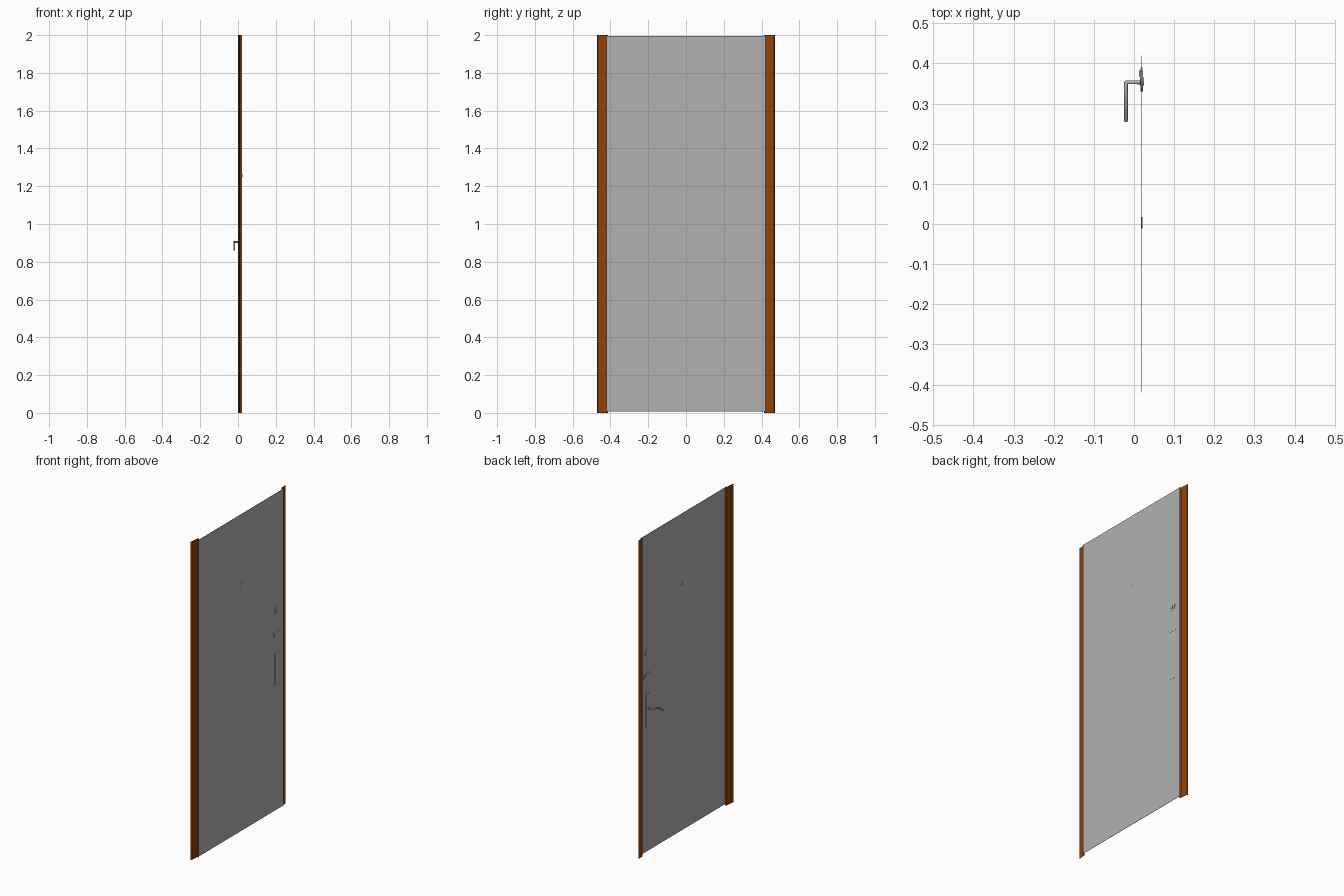
import bpy, bmesh, math

if "Cube" in bpy.data.objects:
    bpy.data.objects.remove(bpy.data.objects["Cube"])


def material(name, rgb):
    m = bpy.data.materials.new(name)
    m.diffuse_color = (*rgb, 1)
    m.use_nodes = True
    m.node_tree.nodes["Principled BSDF"].inputs["Base Color"].default_value = m.diffuse_color
    return m


brown = material("brown_wood", (0.28, 0.056, 0.003))
grey = material("dark_grey", (0.44, 0.44, 0.44))
HARDWARE_Y = 0.355


def box(name, x0, x1, y0, y1, z0, z1):
    bpy.ops.mesh.primitive_cube_add(size=1, location=((x0 + x1) / 2, (y0 + y1) / 2, (z0 + z1) / 2))
    o = bpy.context.object
    o.name = name
    o.scale = (x1 - x0, y1 - y0, z1 - z0)
    bpy.ops.object.transform_apply(location=False, rotation=False, scale=True)
    o.data.materials.append(grey)
    return o


def disc(name, x0, x1, y, z, r):
    bpy.ops.mesh.primitive_cylinder_add(vertices=24, radius=r, depth=x1 - x0,
                                        location=((x0 + x1) / 2, y, z),
                                        rotation=(0, math.pi / 2, 0))
    o = bpy.context.object
    o.name = name
    bpy.ops.object.shade_smooth_by_angle()
    o.data.materials.append(grey)
    return o


# Door leaf: a very thin slab
box("door_leaf", 0.019, 0.0205, -0.42, 0.42, 0.007, 1.995)

# Side casings: open moulded strips stepping back from the leaf
profile = [(0.02, 0.414), (0.010, 0.418), (0.006, 0.465), (0.0, 0.47)]
for side, label in ((-1, "left"), (1, "right")):
    bm = bmesh.new()
    rows = [[bm.verts.new((x, side * y, z)) for x, y in profile] for z in (0, 2)]
    for i in range(len(profile) - 1):
        f = [rows[0][i], rows[0][i + 1], rows[1][i + 1], rows[1][i]]
        bm.faces.new(f if side > 0 else f[::-1])
    me = bpy.data.meshes.new("casing_" + label)
    bm.to_mesh(me)
    bm.free()
    me.materials.append(brown)
    bpy.context.collection.objects.link(bpy.data.objects.new("casing_" + label, me))

# Handle plate
box("handle_plate", 0.0165, 0.0215, HARDWARE_Y - 0.02, HARDWARE_Y + 0.02, 0.79, 0.995)

# Lever: stem out of the plate, then an arm curving down
cu = bpy.data.curves.new("lever_handle", 'CURVE')
cu.dimensions = '3D'
cu.bevel_depth = 0.005
cu.bevel_resolution = 2
cu.use_fill_caps = True
path = [(0.018, 0.353, 0.905), (-0.018, 0.353, 0.905), (-0.02, 0.351, 0.905),
        (-0.02, 0.32, 0.902), (-0.02, 0.285, 0.886), (-0.02, 0.257, 0.864)]
sp = cu.splines.new('POLY')
sp.points.add(len(path) - 1)
for p, c in zip(sp.points, path):
    p.co = (*c, 1)
cu.materials.append(grey)
bpy.context.collection.objects.link(bpy.data.objects.new("lever_handle", cu))

# Upper lock: rosette and cylinder
disc("lock_rosette", 0.0165, 0.022, HARDWARE_Y, 1.255, 0.025)
disc("lock_cylinder", 0.0155, 0.025, HARDWARE_Y, 1.255, 0.01)

# Night latch: plate and thumb knob
box("latch_plate", 0.0165, 0.0215, 0.33, 0.39, 1.095, 1.125)
box("latch_knob", 0.0125, 0.018, 0.368, 0.382, 1.103, 1.117)

# Peephole
disc("peephole", 0.017, 0.0215, 0.003, 1.55, 0.014)
